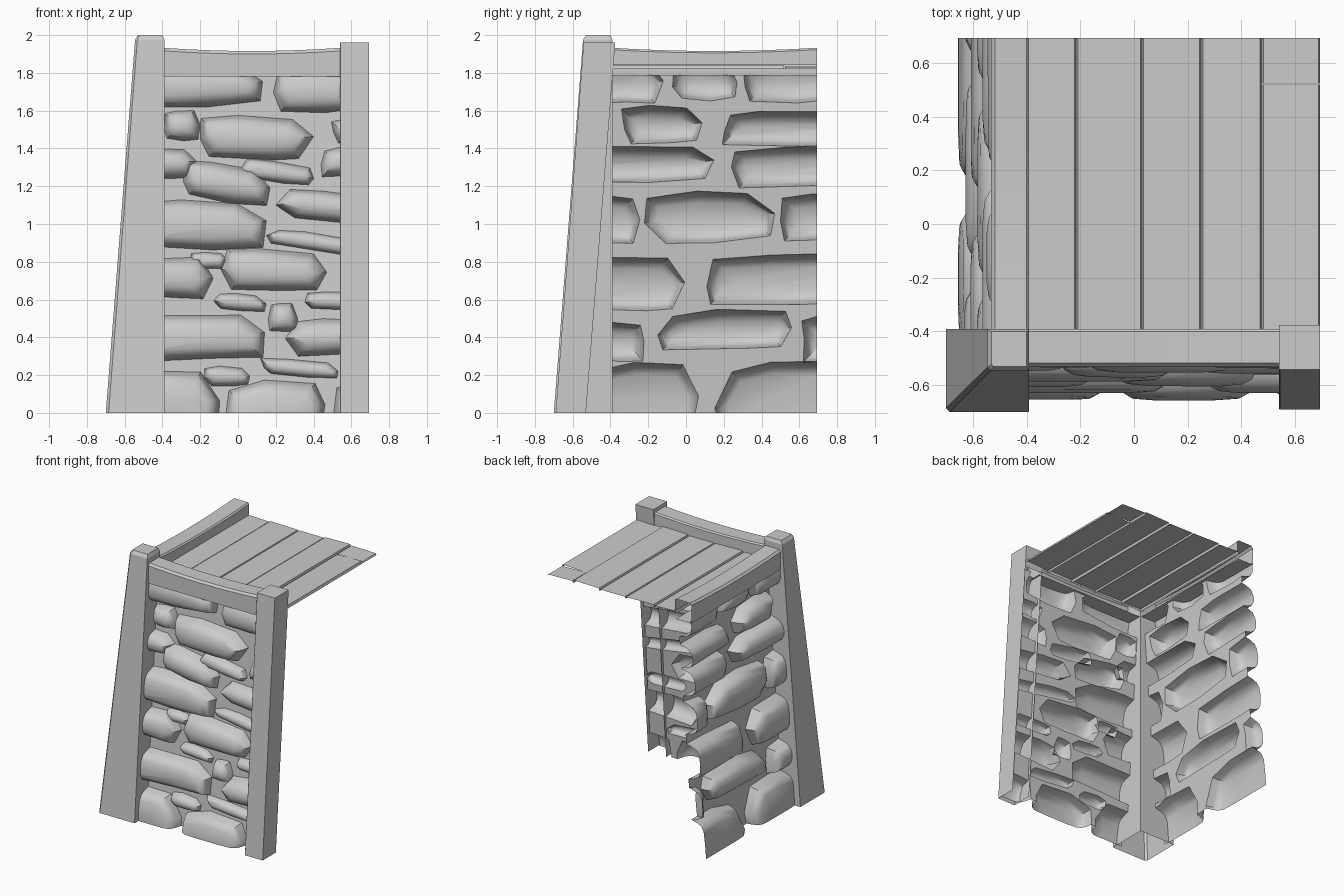
import bpy, bmesh, math, random
from mathutils import Vector
from mathutils.geometry import delaunay_2d_cdt

if "Cube" in bpy.data.objects:
    bpy.data.objects.remove(bpy.data.objects["Cube"])

random.seed(4)


def finish(name, bm, angle=35):
    me = bpy.data.meshes.new(name)
    bm.to_mesh(me)
    bm.free()
    ob = bpy.data.objects.new(name, me)
    bpy.context.collection.objects.link(ob)
    bpy.ops.object.select_all(action='DESELECT')
    ob.select_set(True)
    bpy.context.view_layer.objects.active = ob
    bpy.ops.object.shade_smooth_by_angle(angle=math.radians(angle))
    return ob


def loft(name, rings, cap_end=True, closed=True, skip=()):
    """Skin a list of equal rings; skip holds (ring, side) faces left open."""
    bm = bmesh.new()
    vs = [[bm.verts.new(p) for p in r] for r in rings]
    n = len(rings[0])
    for k, (a, b) in enumerate(zip(vs, vs[1:])):
        for i in range(n if closed else n - 1):
            j = (i + 1) % n
            if (k, i) not in skip:
                bm.faces.new((a[i], a[j], b[j], b[i]))
    if cap_end:
        bm.faces.new(vs[-1])
    bmesh.ops.recalc_face_normals(bm, faces=bm.faces)
    top = max(bm.faces, key=lambda f: f.calc_center_median().z)
    if top.normal.z < 0:
        bmesh.ops.reverse_faces(bm, faces=bm.faces)
    return finish(name, bm, 20)


def square(x0, x1, y0, y1, z, c):
    """Rectangle with the outer (-x, -y) corner chamfered by c."""
    return [(x0 + c, y0, z), (x1, y0, z), (x1, y1, z), (x0, y1, z), (x0, y0 + c, z)]


# posts: outer faces lean inwards, open underneath; end post is open behind the wall
loft("corner_post", [square(-.70, -.39, -.70, -.39, 0, .015),
                     square(-.545, -.39, -.545, -.39, 1.975, .012),
                     square(-.53, -.40, -.53, -.40, 2.0, .008)])
loft("end_post", [square(.54, .693, -.69, -.53, 0, .003),
                  square(.54, .693, -.555, -.388, 1.79, .003),
                  square(.54, .693, -.542, -.375, 1.96, .003)], skip={(0, 2)})


# beams: open chamfered channel with a sagging top
def beam(name, a, b, place):
    rings = []
    for i in range(9):
        t = i / 8
        top = 1.916 + .017 * (2 * t - 1) ** 2
        sec = [(-.40, 1.78), (-.532, 1.78), (-.532, top - .016), (-.518, top),
               (-.40, top), (-.39, top - .01), (-.39, 1.82)]
        rings.append([place(a + (b - a) * t, d, z) for d, z in sec])
    loft(name, rings, cap_end=False, closed=False)


beam("front_beam", -.40, .55, lambda u, d, z: (u, d, z))
beam("side_beam", -.40, .693, lambda u, d, z: (d, u, z))


# floor planks: sheets with turned-down long edges
def plank(name, x0, x1, y0, y1, z, tilt):
    bm = bmesh.new()
    sec = [(x0, 1.82), (x0 + .006, z - tilt), (x1 - .006, z + tilt), (x1, 1.82)]
    rows = [[bm.verts.new((x, y, h)) for x, h in sec] for y in (y0, y1)]
    for i in range(3):
        bm.faces.new((rows[0][i], rows[0][i + 1], rows[1][i + 1], rows[1][i]))
    finish(name, bm)


seams = [-.40, -.215, .03, .25, .475]
for i, (a, b) in enumerate(zip(seams, seams[1:])):
    plank(f"floor_plank_{i + 1}", a, b, -.40, .693,
          1.838 + random.uniform(-.005, .005), random.uniform(-.004, .004))
plank("floor_plank_long_end", .475, .693, -.40, .519, 1.837, .003)
plank("floor_plank_short_end", .475, .693, .523, .693, 1.834, -.003)

# stone bounds: along wall min/max, height min/max, optional slope
FRONT = [(-.5, .13, 1.62, 1.85), (.18, .65, 1.59, 1.82), (-.39, -.20, 1.44, 1.60),
         (-.20, .40, 1.34, 1.575), (.49, .75, 1.43, 1.56), (-.55, -.22, 1.24, 1.41),
         (-.29, .17, 1.11, 1.32, -.12), (.0, .42, 1.22, 1.33, -.16), (.43, .75, 1.25, 1.41),
         (-.6, .15, .86, 1.13), (.20, .85, 1.01, 1.17, -.1), (.15, .8, .85, .94, -.16),
         (-.25, -.06, .76, .85), (-.6, -.13, .60, .83), (-.09, .47, .64, .865, -.06),
         (-.13, .15, .54, .635, -.06), (.16, .32, .43, .58), (.35, .7, .54, .64),
         (-.6, .15, .27, .53), (.25, .85, .30, .50), (-.18, .07, .14, .25),
         (.11, .53, .19, .28, -.08), (-.6, -.09, -.1, .22), (-.09, .46, -.15, .175),
         (.49, .8, -.1, .15)]
SIDE = [(-.6, -.12, 1.63, 1.86), (-.08, .27, 1.65, 1.86), (.29, .85, 1.64, 1.86),
        (-.35, .10, 1.42, 1.63), (.16, .85, 1.41, 1.60), (-.65, .20, 1.21, 1.42),
        (.24, .95, 1.19, 1.42), (-.6, -.23, .89, 1.16), (-.22, .47, .90, 1.18),
        (.50, .9, .91, 1.16), (-.6, .01, .54, .83), (.06, .95, .57, .85),
        (-.6, -.20, .27, .49), (-.15, .60, .33, .55), (.61, .9, .27, .52),
        (-.5, .10, -.15, .27), (.15, .9, -.15, .27)]
OUTLINE = [(-1, -.15), (-.8, -.9), (.2, -1), (.85, -.85), (1, .05), (.7, .88),
           (-.25, 1), (-.87, .78)]
DOME = [(0, 0), (.014, .05), (.03, .083), (.065, .102)]   # inset, height


def stone_wall(name, stones, u0, u1, place, outward):
    """Mortar sheet with stone-shaped openings, each filled by a hollow dome."""
    bm = bmesh.new()
    coords = [Vector(p) for p in ((-.8, -.3), (1.1, -.3), (1.1, 2), (-.8, 2))]
    faces = [[0, 1, 2, 3]]
    for a, b, c, d, *slope in stones:
        mid = Vector(((a + b) / 2, (c + d) / 2))
        s = slope[0] if slope else random.uniform(-.03, .03)
        w, h = (b - a) / 2, (d - c) / 2
        k = min(1, h / .10)
        shape = [tuple(max(-1, min(1, v + random.uniform(-.13, .13))) for v in p)
                 for p in OUTLINE]

        def at(u, v):
            return mid.x + u, mid.y + v + s * u
        rings = []
        for inset, height in DOME:
            i = inset * k
            rings.append([(*at(p[0] * (w - i), p[1] * (h - i)), height * k)
                          for p in shape])
        faces.append(list(range(len(coords), len(coords) + len(shape))))
        coords += [Vector(p[:2]) for p in rings[0]]
        vs = [[bm.verts.new(place(*p)) for p in r] for r in rings]
        n = len(shape)
        for r, q in zip(vs, vs[1:]):
            for i in range(n):
                j = (i + 1) % n
                bm.faces.new((r[i], r[j], q[j], q[i]))
        # domed centre along a short ridge
        ridge = max(0, w - h) * .8
        left = bm.verts.new(place(*at(-ridge, 0), .110 * k))
        right = bm.verts.new(place(*at(ridge, 0), .110 * k))
        side = [left if p[0] < 0 else right for p in shape]
        for i in range(n):
            j = (i + 1) % n
            bm.faces.new((vs[-1][i], vs[-1][j], side[j]))
            if side[i] != side[j]:
                bm.faces.new((vs[-1][i], side[j], side[i]))
    # mortar between the stones
    pts, _, tris, _, _, src = delaunay_2d_cdt(coords, [], faces, 1, 1e-5)
    mv = [bm.verts.new(place(p.x, p.y, 0)) for p in pts]
    for tri, ids in zip(tris, src):
        if not any(i > 0 for i in ids):
            bm.faces.new([mv[i] for i in tri])
    loose = [v for v in bm.verts if not v.link_faces]
    bmesh.ops.delete(bm, geom=loose, context='VERTS')
    bmesh.ops.remove_doubles(bm, verts=bm.verts, dist=1e-4)
    bmesh.ops.recalc_face_normals(bm, faces=bm.faces)
    if sum((f.normal.dot(outward) * f.calc_area() for f in bm.faces)) < 0:
        bmesh.ops.reverse_faces(bm, faces=bm.faces)
    # trim to the wall's extent
    along = Vector(place(1, 0, 0)) - Vector(place(0, 0, 0))
    for co, no in ((place(u0, 0, 0), -along), (place(u1, 0, 0), along),
                   ((0, 0, 0), Vector((0, 0, -1))), ((0, 0, 1.79), Vector((0, 0, 1)))):
        bmesh.ops.bisect_plane(bm, geom=bm.verts[:] + bm.edges[:] + bm.faces[:],
                               plane_co=co, plane_no=no, clear_outer=True)
    finish(name, bm, 40)


def lean(z):
    return -.548 + .072 * z


stone_wall("front_stone_wall", FRONT, -.43, .685,
           lambda u, z, h: (u, lean(z) - h, z), Vector((0, -1, 0)))
stone_wall("side_stone_wall", SIDE, -.43, .693,
           lambda u, z, h: (lean(z) - h, u, z), Vector((-1, 0, 0)))
